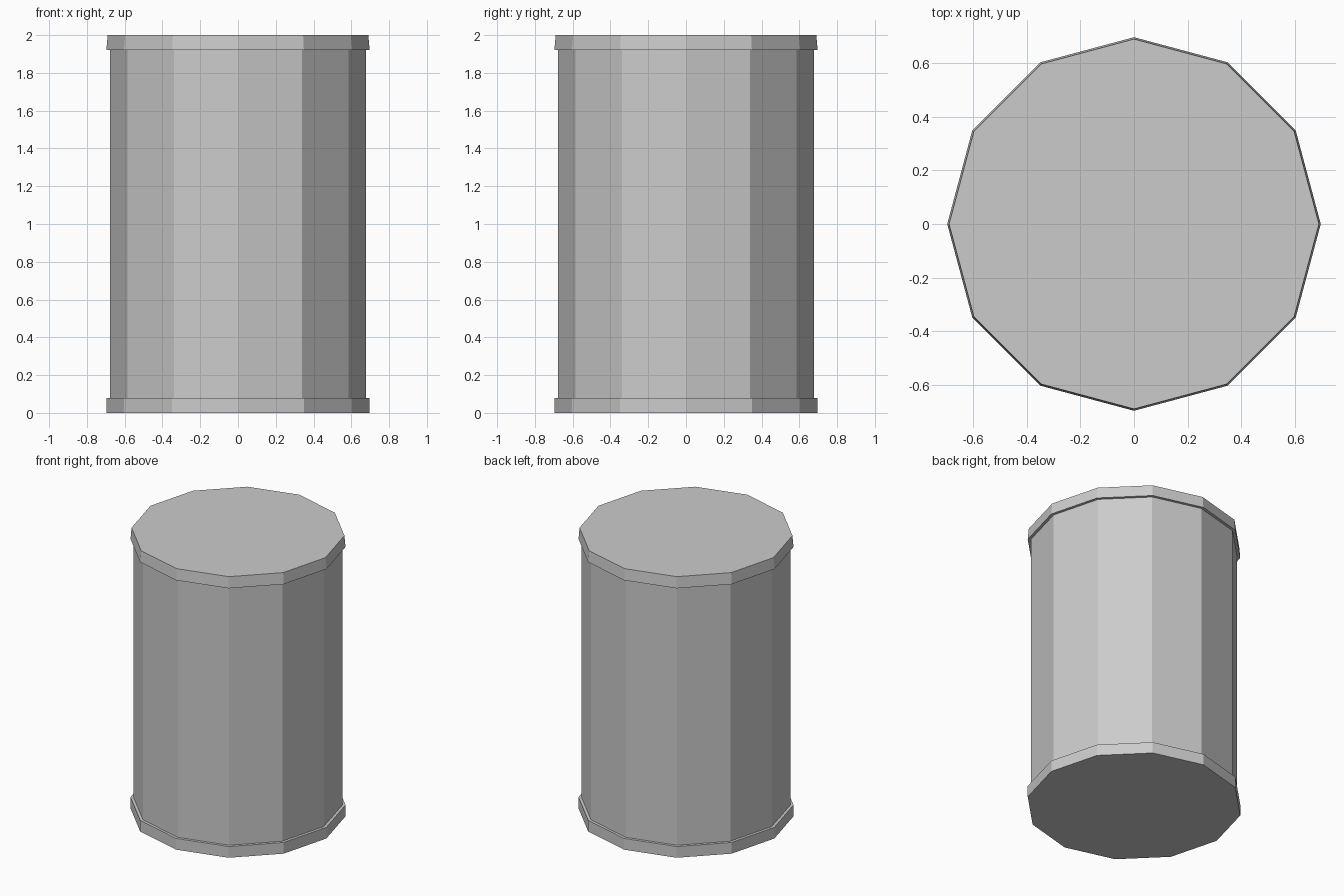
import bpy

cube = bpy.data.objects.get("Cube")
if cube:
    bpy.data.objects.remove(cube, do_unlink=True)

SIDES = 12

# Plain grey metal
grey = bpy.data.materials.new("grey_metal")
grey.use_nodes = True
colour = (0.6, 0.6, 0.6, 1)
grey.diffuse_color = colour
grey.node_tree.nodes["Principled BSDF"].inputs["Base Color"].default_value = colour


def drum(name, bottom_radius, top_radius, bottom, top):
    """Flat-sided solid between two heights."""
    bpy.ops.mesh.primitive_cone_add(
        vertices=SIDES, radius1=bottom_radius, radius2=top_radius,
        depth=top - bottom, location=(0, 0, (bottom + top) / 2))
    part = bpy.context.object
    part.name = name
    part.data.materials.append(grey)
    return part


# Base rim, main wall and slightly tapered lid
drum("base_rim", 0.697, 0.697, 0, 0.08)
drum("can_body", 0.677, 0.677, 0.08, 1.92)
drum("lid", 0.697, 0.69, 1.92, 2)
